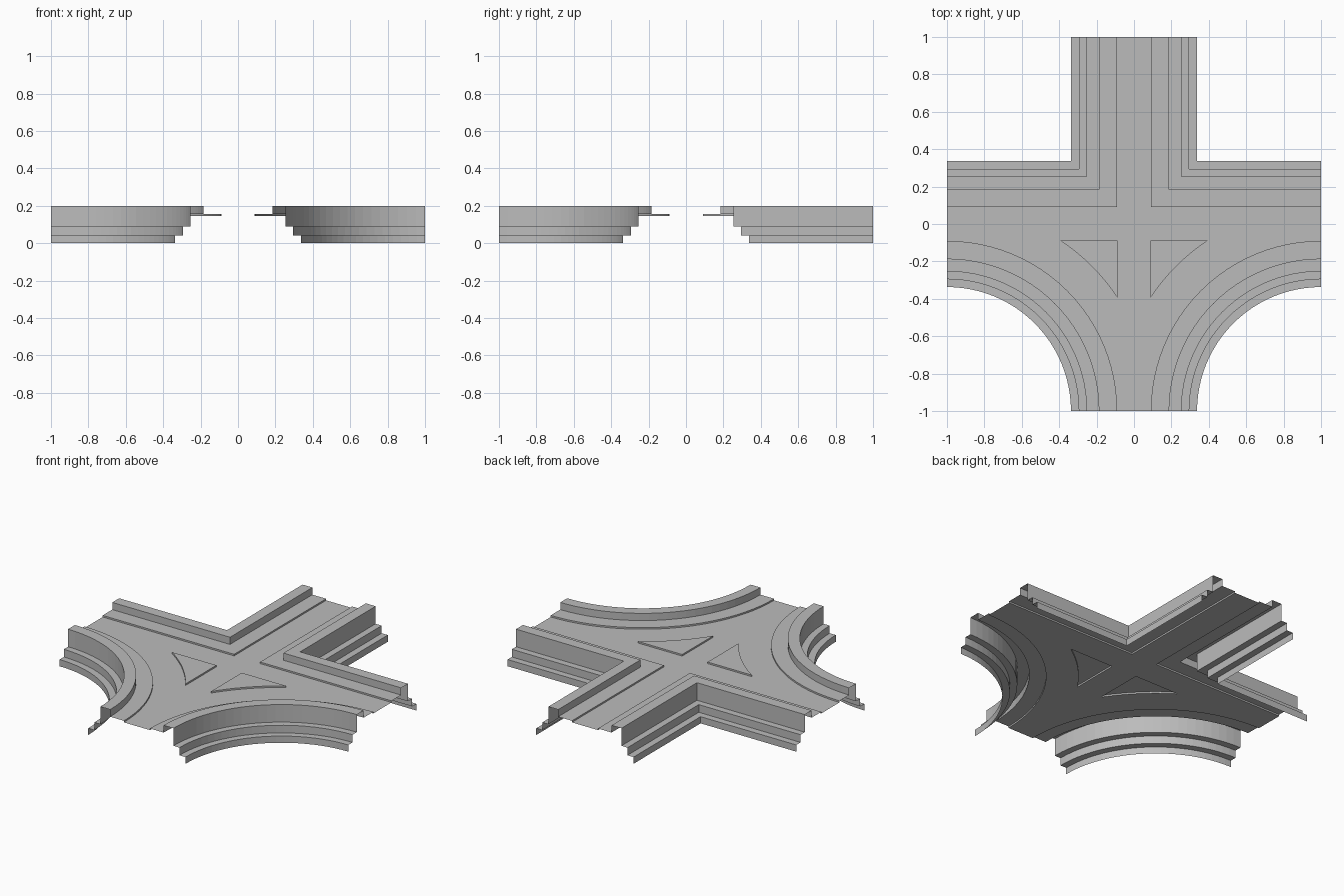
import bpy, bmesh
from math import sin, cos, pi, atan2, hypot

cube = bpy.data.objects.get("Cube")
if cube:
    bpy.data.objects.remove(cube, do_unlink=True)

stone = bpy.data.materials.new("grey_stone")
stone.use_nodes = True
GREY = (0.5, 0.5, 0.5, 1)
stone.diffuse_color = GREY
stone.node_tree.nodes["Principled BSDF"].inputs["Base Color"].default_value = GREY

ROAD, PAVE, TOP = 0.145, 0.155, 0.2   # main heights
KERB, WALL_IN, WALL_OUT = 0.09, 0.185, 0.253   # distances from the road axis
SEGS = 24

# Cross-sections as (distance from road axis, height), from the outside in
WALL = [(0.337, 0), (0.337, 0.042), (0.295, 0.042), (0.295, 0.09),
        (WALL_OUT, 0.09), (WALL_OUT, TOP), (WALL_IN, TOP), (WALL_IN, PAVE)]
PAVEMENT = [(WALL_IN, PAVE), (KERB, PAVE), (KERB, ROAD)]


def square_corner(side, off):
    return [(side * off, 1), (side * off, off), (side, off)]


def round_corner(side, off):
    r = 1 - off
    return [(side * (1 - r * cos(i * pi / 2 / SEGS)), -1 + r * sin(i * pi / 2 / SEGS))
            for i in range(SEGS + 1)]


def island_outline(side):
    # triangle with a curved long side, concentric with the round corner
    near, far = 0.088, 0.395
    r = hypot(1 - far, 1 - near)
    a0, a1 = atan2(1 - far, 1 - near), atan2(1 - near, 1 - far)
    arc = [a0 + (a1 - a0) * i / 12 for i in range(13)]
    return [(side * near, -near)] + [(side * (1 - r * cos(a)), -1 + r * sin(a)) for a in arc]


def finish(bm, name):
    # turn the open sheet so its level faces look up
    bm.normal_update()
    if sum(f.normal.z * f.calc_area() for f in bm.faces) < 0:
        bmesh.ops.reverse_faces(bm, faces=bm.faces[:])
    mesh = bpy.data.meshes.new(name)
    bm.to_mesh(mesh)
    bm.free()
    mesh.materials.append(stone)
    obj = bpy.data.objects.new(name, mesh)
    bpy.context.collection.objects.link(obj)


def sweep(name, path, side, profile):
    bm = bmesh.new()
    rows = [[bm.verts.new((x, y, z)) for x, y in path(side, off)] for off, z in profile]
    for a, b in zip(rows, rows[1:]):
        for i in range(len(a) - 1):
            bm.faces.new((a[i], a[i + 1], b[i + 1], b[i]))
    finish(bm, name)


# Stepped walls and raised pavements around the four corners
for side, label in ((1, "left"), (-1, "right")):
    for path, place in ((square_corner, "back"), (round_corner, "front")):
        sweep(f"{place}_{label}_wall", path, side, WALL)
        sweep(f"{place}_{label}_pavement", path, side, PAVEMENT)

    # Raised traffic island, open underneath
    bm = bmesh.new()
    pts = island_outline(side)
    top = [bm.verts.new((x, y, PAVE)) for x, y in pts]
    low = [bm.verts.new((x, y, ROAD)) for x, y in pts]
    bm.faces.new(top)
    for i in range(len(pts)):
        j = (i + 1) % len(pts)
        bm.faces.new((top[j], top[i], low[i], low[j]))
    finish(bm, f"{label}_island")

# Road surface, bounded by the kerbs and cut out under the islands
outline = (square_corner(1, KERB) + round_corner(1, KERB)[::-1]
           + round_corner(-1, KERB) + square_corner(-1, KERB)[::-1])
bm = bmesh.new()
edges = []
for loop in (outline, island_outline(1), island_outline(-1)):
    vs = [bm.verts.new((x, y, ROAD)) for x, y in loop]
    edges += [bm.edges.new((vs[i - 1], vs[i])) for i in range(len(vs))]
bmesh.ops.triangle_fill(bm, edges=edges, use_beauty=True, normal=(0, 0, 1))
finish(bm, "road")
